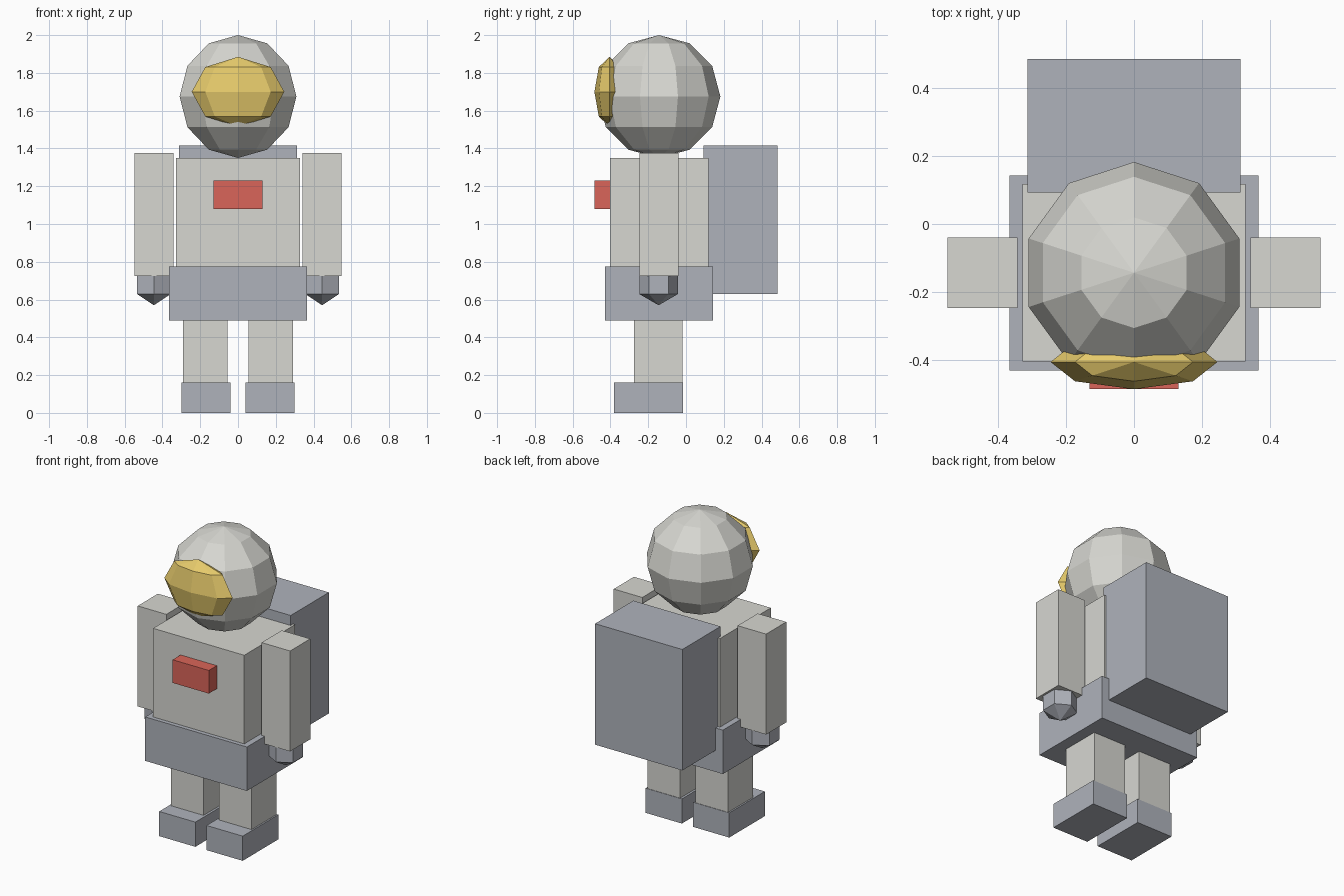
import bpy
import bmesh
from mathutils import Matrix, Vector

if "Cube" in bpy.data.objects:
    bpy.data.objects.remove(bpy.data.objects["Cube"])


def material(name, rgb):
    m = bpy.data.materials.new(name)
    m.diffuse_color = (*rgb, 1)
    m.use_nodes = True
    m.node_tree.nodes["Principled BSDF"].inputs["Base Color"].default_value = m.diffuse_color
    return m


SUIT = material("suit_white", (0.68, 0.68, 0.64))
GREY = material("trim_grey", (0.43, 0.45, 0.50))
GOLD = material("visor_gold", (0.80, 0.60, 0.15))
RED = material("panel_red", (0.70, 0.13, 0.10))


def finish(bm, name, mat):
    mesh = bpy.data.meshes.new(name)
    bm.to_mesh(mesh)
    bm.free()
    mesh.materials.append(mat)
    obj = bpy.data.objects.new(name, mesh)
    bpy.context.collection.objects.link(obj)
    return obj


def box(name, x, y, z, mat):
    """Box from (min, max) ranges."""
    lo, hi = Vector((x[0], y[0], z[0])), Vector((x[1], y[1], z[1]))
    bm = bmesh.new()
    bmesh.ops.create_cube(bm, size=1, matrix=Matrix.Translation((lo + hi) / 2)
                          @ Matrix.Diagonal((*(hi - lo), 1)))
    return finish(bm, name, mat)


def ball(name, centre, radii, segments, rings, mat):
    """Faceted ellipsoid with a vertex column facing front."""
    bm = bmesh.new()
    bmesh.ops.create_uvsphere(bm, u_segments=segments, v_segments=rings, radius=1,
                              matrix=Matrix.Translation(centre)
                              @ Matrix.Diagonal((*radii, 1)))
    return finish(bm, name, mat)


# Helmet and visor
ball("helmet", (0, -0.143, 1.675), (0.325, 0.325, 0.325), 10, 6, SUIT)
ball("visor", (0, -0.405, 1.70), (0.245, 0.08, 0.185), 8, 4, GOLD)

# Body, hips, backpack and chest panel
box("torso", (-0.327, 0.327), (-0.403, 0.118), (0.70, 1.35), SUIT)
box("hips", (-0.365, 0.365), (-0.43, 0.143), (0.49, 0.775), GREY)
box("backpack", (-0.313, 0.313), (0.093, 0.485), (0.63, 1.415), GREY)
box("chest_panel", (-0.13, 0.13), (-0.485, -0.38), (1.08, 1.23), RED)

# Limbs on both sides
for side, s in (("left", 1), ("right", -1)):
    def span(a, b):
        return tuple(sorted((s * a, s * b)))

    box(f"{side}_arm", span(0.342, 0.547), (-0.247, -0.04), (0.725, 1.377), SUIT)
    ball(f"{side}_hand", (s * 0.445, -0.145, 0.688), (0.118, 0.118, 0.118), 6, 3, GREY)
    box(f"{side}_leg", span(0.055, 0.29), (-0.275, -0.018), (0.05, 0.55), SUIT)
    box(f"{side}_boot", span(0.04, 0.30), (-0.38, -0.015), (0, 0.16), GREY)
